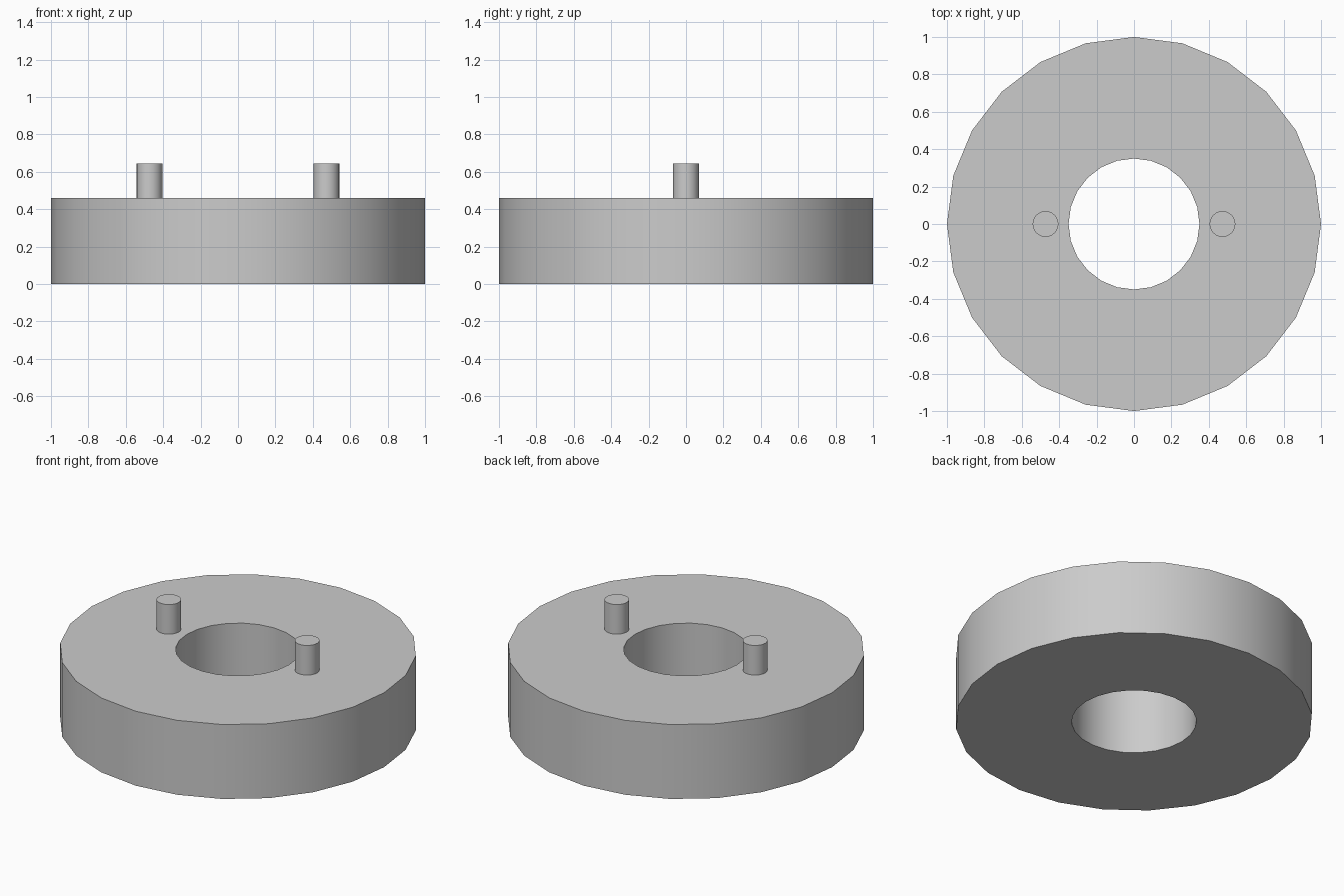
import bpy
import bmesh
from math import cos, sin, tau, radians

SIDES = 24
RING_TOP = 0.46

cube = bpy.data.objects.get("Cube")
if cube:
    bpy.data.objects.remove(cube, do_unlink=True)

# Plain grey material
grey = bpy.data.materials.new("grey")
grey.use_nodes = True
colour = (0.6, 0.6, 0.6, 1)
grey.diffuse_color = colour
grey.node_tree.nodes["Principled BSDF"].inputs["Base Color"].default_value = colour


def lathe(name, profile, closed, x=0.0):
    """Spin an (radius, height) profile around z; open profiles get flat caps."""
    bm = bmesh.new()
    loops = [[bm.verts.new((r * cos(tau * i / SIDES), r * sin(tau * i / SIDES), z))
              for i in range(SIDES)] for r, z in profile]
    pairs = list(zip(loops, loops[1:]))
    if closed:
        pairs.append((loops[-1], loops[0]))
    else:
        bm.faces.new(loops[0])
        bm.faces.new(loops[-1])
    for a, b in pairs:
        for i in range(SIDES):
            j = (i + 1) % SIDES
            bm.faces.new((a[i], a[j], b[j], b[i]))
    bmesh.ops.recalc_face_normals(bm, faces=bm.faces)
    mesh = bpy.data.meshes.new(name)
    bm.to_mesh(mesh)
    bm.free()
    mesh.materials.append(grey)
    obj = bpy.data.objects.new(name, mesh)
    obj.location.x = x
    bpy.context.collection.objects.link(obj)
    bpy.ops.object.select_all(action="DESELECT")
    obj.select_set(True)
    bpy.context.view_layer.objects.active = obj
    bpy.ops.object.shade_smooth_by_angle(angle=radians(30))
    return obj


# Thick ring with a central bore
lathe("ring", [(1, 0), (1, RING_TOP), (0.35, RING_TOP), (0.35, 0)], True)

# Two upright pins standing on the ring
for side, x in (("left", 0.473), ("right", -0.473)):
    lathe(side + "_pin", [(0.069, RING_TOP - 0.02), (0.069, 0.643)], False, x)
